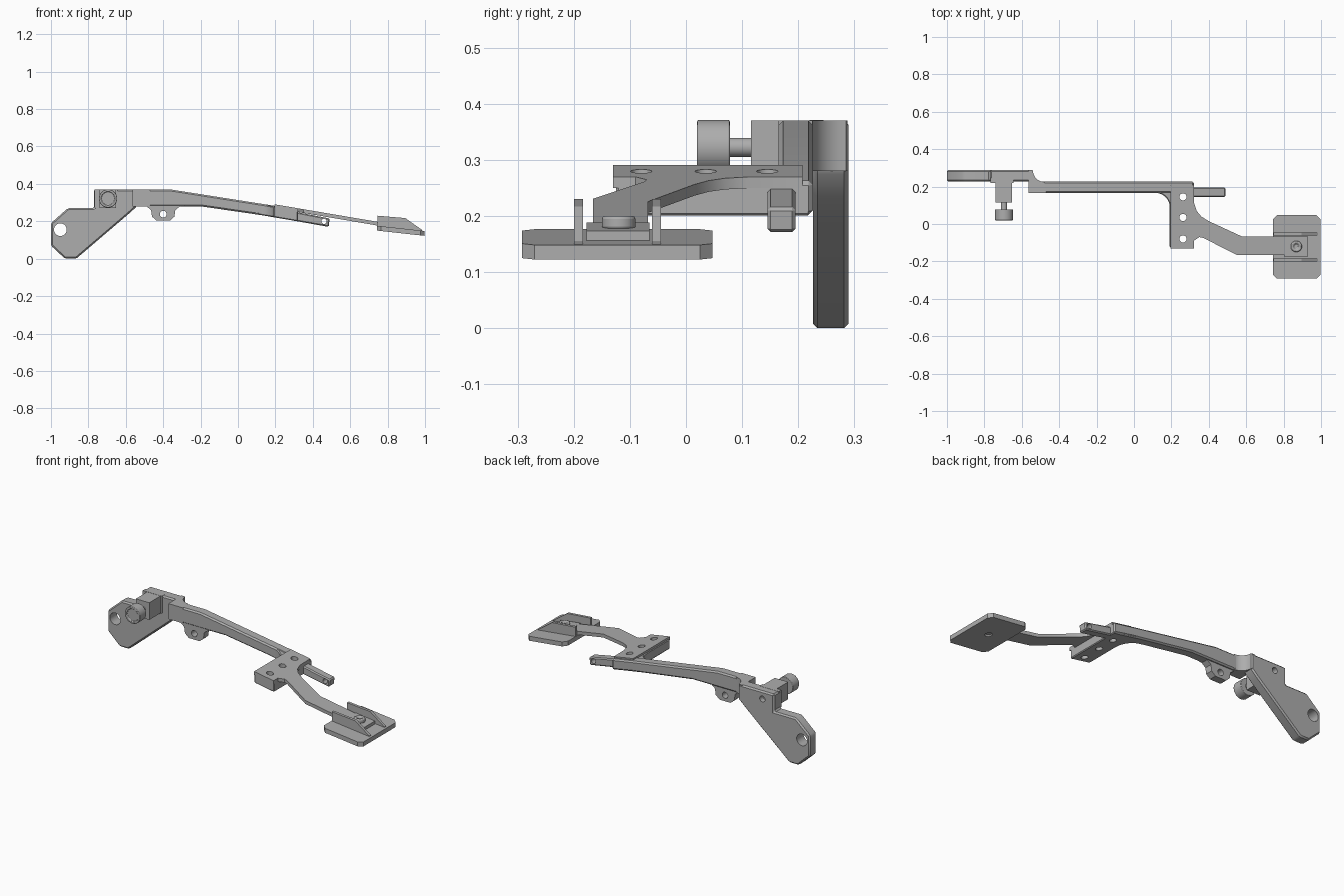
import bpy, bmesh, math
from mathutils import Vector

cube = bpy.data.objects.get("Cube")
if cube:
    bpy.data.objects.remove(cube, do_unlink=True)

grey = bpy.data.materials.new("machined grey")
grey.use_nodes = True
colour = (0.42, 0.42, 0.42, 1)
grey.diffuse_color = colour
grey.node_tree.nodes["Principled BSDF"].inputs["Base Color"].default_value = colour


def activate(ob):
    bpy.ops.object.select_all(action='DESELECT')
    ob.select_set(True)
    bpy.context.view_layer.objects.active = ob


def loft(name, lower, upper, bevel=0):
    """Solid between two matching outlines."""
    bm = bmesh.new()
    a = [bm.verts.new(p) for p in lower]
    b = [bm.verts.new(p) for p in upper]
    n = len(a)
    bm.faces.new(a[::-1])
    bm.faces.new(b)
    for i in range(n):
        j = (i + 1) % n
        bm.faces.new((a[i], a[j], b[j], b[i]))
    bmesh.ops.recalc_face_normals(bm, faces=bm.faces)
    mesh = bpy.data.meshes.new(name)
    bm.to_mesh(mesh)
    bm.free()
    ob = bpy.data.objects.new(name, mesh)
    bpy.context.collection.objects.link(ob)
    mesh.materials.append(grey)
    if bevel:
        mod = ob.modifiers.new("edge", 'BEVEL')
        mod.width = bevel
        mod.segments = 1
        mod.limit_method = 'ANGLE'
        mod.angle_limit = math.radians(40)
        activate(ob)
        bpy.ops.object.modifier_apply(modifier="edge")
    return ob


def side(name, pts, y0, y1, bevel=0):
    """Side profile (x, z) extruded through y."""
    return loft(name, [(x, y0, z) for x, z in pts], [(x, y1, z) for x, z in pts], bevel)


def plan(name, pts, top, thick, bevel=0):
    """Plan outline (x, y) following a sloping top height."""
    return loft(name, [(x, y, top(x) - thick) for x, y in pts],
                [(x, y, top(x)) for x, y in pts], bevel)


def arc(cx, cy, r, start, end, steps=8):
    angles = [math.radians(start + (end - start) * i / steps) for i in range(steps + 1)]
    return [(cx + r * math.cos(t), cy + r * math.sin(t)) for t in angles]


def rod(name, start, end, r, bevel=0):
    start, end = Vector(start), Vector(end)
    axis = end - start
    bpy.ops.mesh.primitive_cylinder_add(vertices=32, radius=r, depth=axis.length,
                                        location=(start + end) / 2)
    ob = bpy.context.object
    ob.name = name
    ob.rotation_euler = axis.to_track_quat('Z', 'Y').to_euler()
    ob.data.materials.append(grey)
    if bevel:
        mod = ob.modifiers.new("edge", 'BEVEL')
        mod.width, mod.segments = bevel, 2
        mod.limit_method = 'ANGLE'
    return ob


def drill(ob, start, end, r):
    cutter = rod("hole_cutter", start, end, r)
    cutter.hide_render = True
    mod = ob.modifiers.new("hole", 'BOOLEAN')
    mod.operation, mod.object, mod.solver = 'DIFFERENCE', cutter, 'EXACT'
    activate(ob)
    bpy.ops.object.modifier_apply(modifier="hole")
    bpy.data.objects.remove(cutter, do_unlink=True)


def slope(x):
    return 0.29 - 0.17 * (x - 0.2)


def pad_top(x):
    return 0.176 - 0.11 * (x - 0.745)


# Mounting plate with pivot hole
mount = side("mounting_plate", [(-1, 0.07), (-0.925, 0), (-0.865, 0), (-0.59, 0.235),
             (-0.54, 0.28), (-0.54, 0.37), (-0.77, 0.37), (-0.77, 0.27),
             (-0.91, 0.27), (-1, 0.19)], 0.226, 0.29, 0.008)
drill(mount, (-0.95, 0, 0.155), (-0.95, 0.4, 0.155), 0.034)
drill(mount, (-0.695, 0.26, 0.325), (-0.695, 0.4, 0.325), 0.017)

# Rounded step joining mounting plate and arm
plan("step_joint", [(-0.565, 0.165), (-0.47, 0.165)] + arc(-0.48, 0.285, 0.06, 270, 180)
     + [(-0.545, 0.288), (-0.565, 0.288)], lambda x: 0.37, 0.09)

# Adjuster block, screw and knob
side("adjuster_block", [(-0.74, 0.27), (-0.653, 0.27), (-0.653, 0.37), (-0.74, 0.37)],
     0.116, 0.235)
side("adjuster_flange", [(-0.768, 0.27), (-0.645, 0.27), (-0.645, 0.371), (-0.768, 0.371)],
     0.22, 0.245)
rod("adjuster_screw", (-0.695, 0.07, 0.322), (-0.695, 0.13, 0.322), 0.017)
knob = rod("adjuster_knob", (-0.695, 0.02, 0.322), (-0.695, 0.078, 0.322), 0.049, 0.003)
drill(knob, (-0.695, 0, 0.322), (-0.695, 0.025, 0.322), 0.036)

# Long lever arm
side("lever_arm", [(-0.565, 0.28), (-0.2, 0.28), (0.2, 0.222), (0.32, 0.2),
     (0.32, 0.262), (0.2, 0.282), (-0.36, 0.37), (-0.565, 0.37)], 0.165, 0.226, 0.008)

# Spring lug below the arm
lug = side("arm_lug", [(-0.53, 0.285), (-0.49, 0.28), (-0.465, 0.26), (-0.46, 0.225),
           (-0.435, 0.203), (-0.365, 0.203), (-0.34, 0.225), (-0.335, 0.26),
           (-0.31, 0.28), (-0.27, 0.285)], 0.168, 0.212)
drill(lug, (-0.4, 0.1, 0.238), (-0.4, 0.3, 0.238), 0.018)

# Short prong at the arm's end
prong = side("arm_prong", [(0.3, 0.203), (0.485, 0.17), (0.49, 0.215), (0.3, 0.252)],
             0.145, 0.195, 0.006)
drill(prong, (0.46, 0.1, 0.2), (0.46, 0.3, 0.2), 0.014)

# Cross bar with a filleted inner corner
bar = plan("cross_bar", [(0.32, -0.125), (0.32, 0.222), (0.09, 0.222), (0.09, 0.166)]
           + arc(0.115, 0.09, 0.076, 90, 0) + [(0.191, -0.125)],
           lambda x: slope(x) - 0.012, 0.058, 0.005)

# Bolted top plate and bent neck
neck = plan("pedal_neck", [(0.195, -0.13), (0.32, -0.13), (0.32, -0.09), (0.35, -0.07),
            (0.37, -0.074), (0.55, -0.166), (0.84, -0.166), (0.84, -0.068), (0.58, -0.068),
            (0.40, 0.015), (0.36, 0.04), (0.335, 0.07), (0.322, 0.11), (0.32, 0.208),
            (0.195, 0.208)], slope, 0.02)
for y in (0.145, 0.035, -0.08):
    for ob in (bar, neck):
        drill(ob, (0.262, y, 0.1), (0.262, y, 0.4), 0.019)

# Foot pad with clipped corners
c = 0.022
x0, x1, y0, y1 = 0.743, 0.998, -0.292, 0.047
pad = plan("foot_pad", [(x0 + c, y0), (x1 - c, y0), (x1, y0 + c), (x1, y1 - c),
           (x1 - c, y1), (x0 + c, y1), (x0, y1 - c), (x0, y0 + c)], pad_top, 0.026)

# Side rails on the pad
for name, y in (("right_pad_rail", -0.2), ("left_pad_rail", -0.061)):
    side(name, [(0.745, 0.165), (0.985, 0.14), (0.985, 0.153), (0.895, 0.217),
                (0.745, 0.23)], y, y + 0.016)

# Clamp tongue and screw
tongue = plan("pad_tongue", [(0.805, -0.177), (0.928, -0.177), (0.928, -0.065),
              (0.805, -0.065)], lambda x: 0.188 - 0.12 * (x - 0.805), 0.024)
rod("pad_screw_shank", (0.868, -0.12, 0.145), (0.868, -0.12, 0.185), 0.018)
head = rod("pad_screw_head", (0.868, -0.12, 0.175), (0.868, -0.12, 0.2), 0.03, 0.01)
drill(head, (0.868, -0.12, 0.188), (0.868, -0.12, 0.25), 0.014)
drill(pad, (0.868, -0.12, 0.05), (0.868, -0.12, 0.25), 0.02)

# Crisp edges, smooth round surfaces
for ob in bpy.context.scene.objects:
    if ob.type == 'MESH':
        activate(ob)
        bpy.ops.object.shade_smooth_by_angle(angle=math.radians(30))
